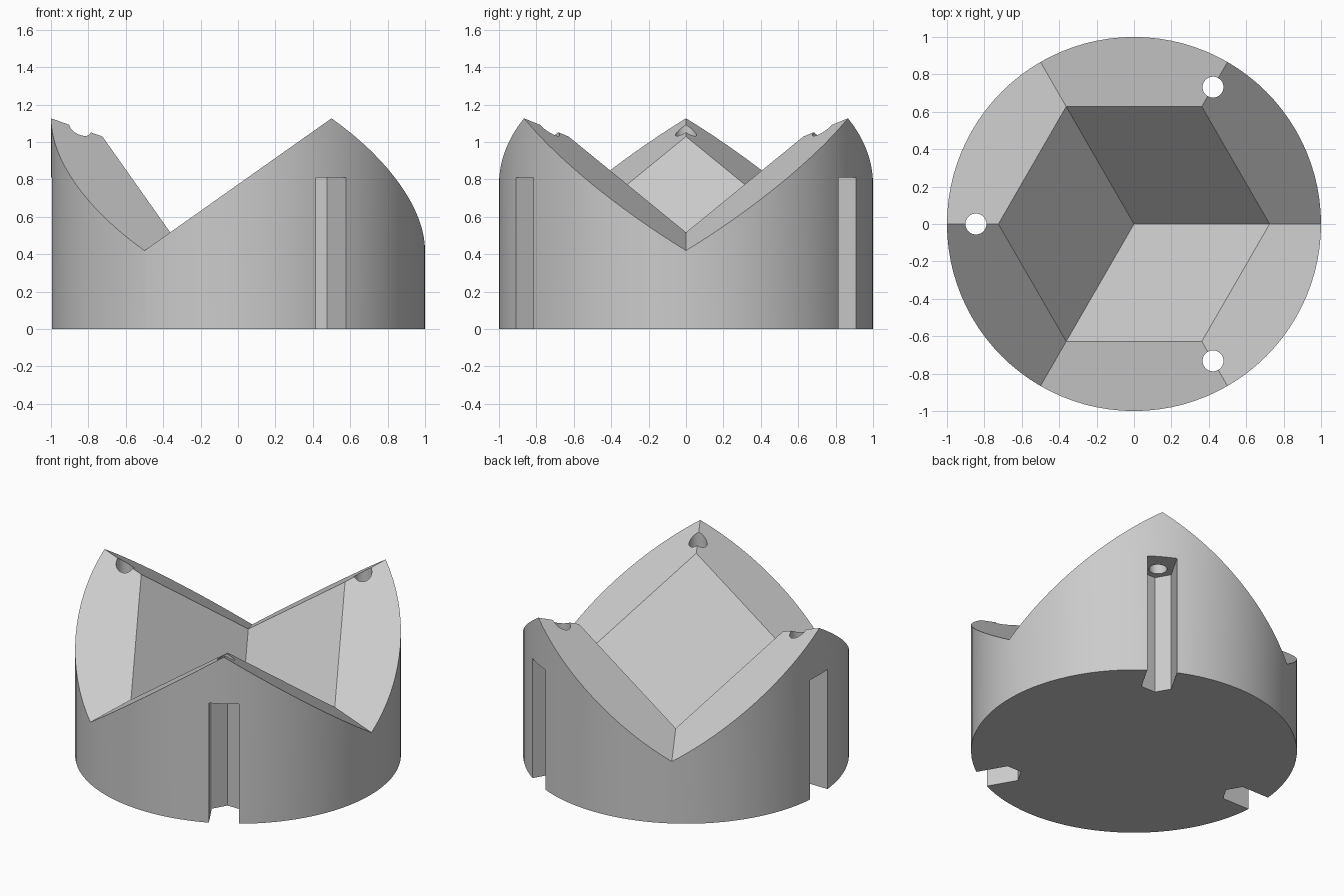
import bpy, bmesh
from math import cos, sin, pi, radians, sqrt
from mathutils import Matrix

if "Cube" in bpy.data.objects:
    bpy.data.objects.remove(bpy.data.objects["Cube"], do_unlink=True)

HEX_R = 0.725        # plan radius of the cube-corner pocket
APEX_Z = 0.004       # lowest point of the pocket
CHAMFER = sqrt(2) / 4  # radial slope of the chamfer band
HOLE_R = 0.845       # distance of the screw holes from the centre
NUT_HALF = 0.0925    # half width of the nut slots


def make_object(name, bm):
    bmesh.ops.recalc_face_normals(bm, faces=bm.faces)
    mesh = bpy.data.meshes.new(name)
    bm.to_mesh(mesh)
    bm.free()
    obj = bpy.data.objects.new(name, mesh)
    bpy.context.collection.objects.link(obj)
    return obj


def prism(name, outline, z0, z1, angle=0):
    bm = bmesh.new()
    base = bm.faces.new([bm.verts.new((x, y, z0)) for x, y in outline])
    top = bmesh.ops.extrude_face_region(bm, geom=[base])["geom"]
    verts = [v for v in top if isinstance(v, bmesh.types.BMVert)]
    bmesh.ops.translate(bm, verts=verts, vec=(0, 0, z1 - z0))
    bmesh.ops.transform(bm, verts=bm.verts, matrix=Matrix.Rotation(angle, 4, "Z"))
    return make_object(name, bm)


def circle(cx, r, n):
    return [(cx + r * cos(2 * pi * i / n), r * sin(2 * pi * i / n)) for i in range(n)]


def pocket_cutter():
    # Cube corner with chamfer bands running out past the rim
    bm = bmesh.new()
    apex = bm.verts.new((0, 0, APEX_Z))
    inner, outer, top = [], [], []
    reach = 1.4
    for i in range(6):
        a = i * pi / 3
        peak = i % 2
        z = APEX_Z + HEX_R * (sqrt(2) if peak else sqrt(0.5))
        rim_z = z + (reach - HEX_R) * CHAMFER * (1 if peak else -1)
        inner.append(bm.verts.new((HEX_R * cos(a), HEX_R * sin(a), z)))
        outer.append(bm.verts.new((reach * cos(a), reach * sin(a), rim_z)))
        top.append(bm.verts.new((reach * cos(a), reach * sin(a), 2)))
    for i in range(6):
        j = (i + 1) % 6
        bm.faces.new((inner[i], outer[i], outer[j], inner[j]))
        bm.faces.new((outer[i], top[i], top[j], outer[j]))
        if i % 2 == 0:
            bm.faces.new((apex, inner[i], inner[j], inner[(i + 2) % 6]))
    bm.faces.new(top)
    return make_object("pocket_cutter", bm)


# Round body
body = prism("corner_cradle", circle(0, 1, 96), 0, 1.4)

# Pocket, three nut slots and three screw holes
cutters = [pocket_cutter()]
side_x = HOLE_R - NUT_HALF / sqrt(3)
point_x = HOLE_R - 2 * NUT_HALF / sqrt(3)
slot = [(1.2, -NUT_HALF), (1.2, NUT_HALF), (side_x, NUT_HALF),
        (point_x, 0), (side_x, -NUT_HALF)]
for angle in (pi / 3, pi, 5 * pi / 3):
    cutters.append(prism("slot_cutter", slot, -0.2, 0.81, angle))
    cutters.append(prism("hole_cutter", circle(HOLE_R, 0.056, 32), 0.7, 1.6, angle))

bpy.context.view_layer.objects.active = body
body.select_set(True)
for cutter in cutters:
    cutter.hide_render = True
    mod = body.modifiers.new("cut", "BOOLEAN")
    mod.operation = "DIFFERENCE"
    mod.solver = "EXACT"
    mod.object = cutter
    bpy.ops.object.modifier_apply(modifier=mod.name)
    bpy.data.objects.remove(cutter, do_unlink=True)

# Grey plastic
grey = bpy.data.materials.new("plain_grey")
grey.use_nodes = True
colour = (0.6, 0.6, 0.6, 1)
grey.diffuse_color = colour
grey.node_tree.nodes["Principled BSDF"].inputs["Base Color"].default_value = colour
body.data.materials.clear()
body.data.materials.append(grey)
bpy.ops.object.shade_smooth_by_angle(angle=radians(25))
